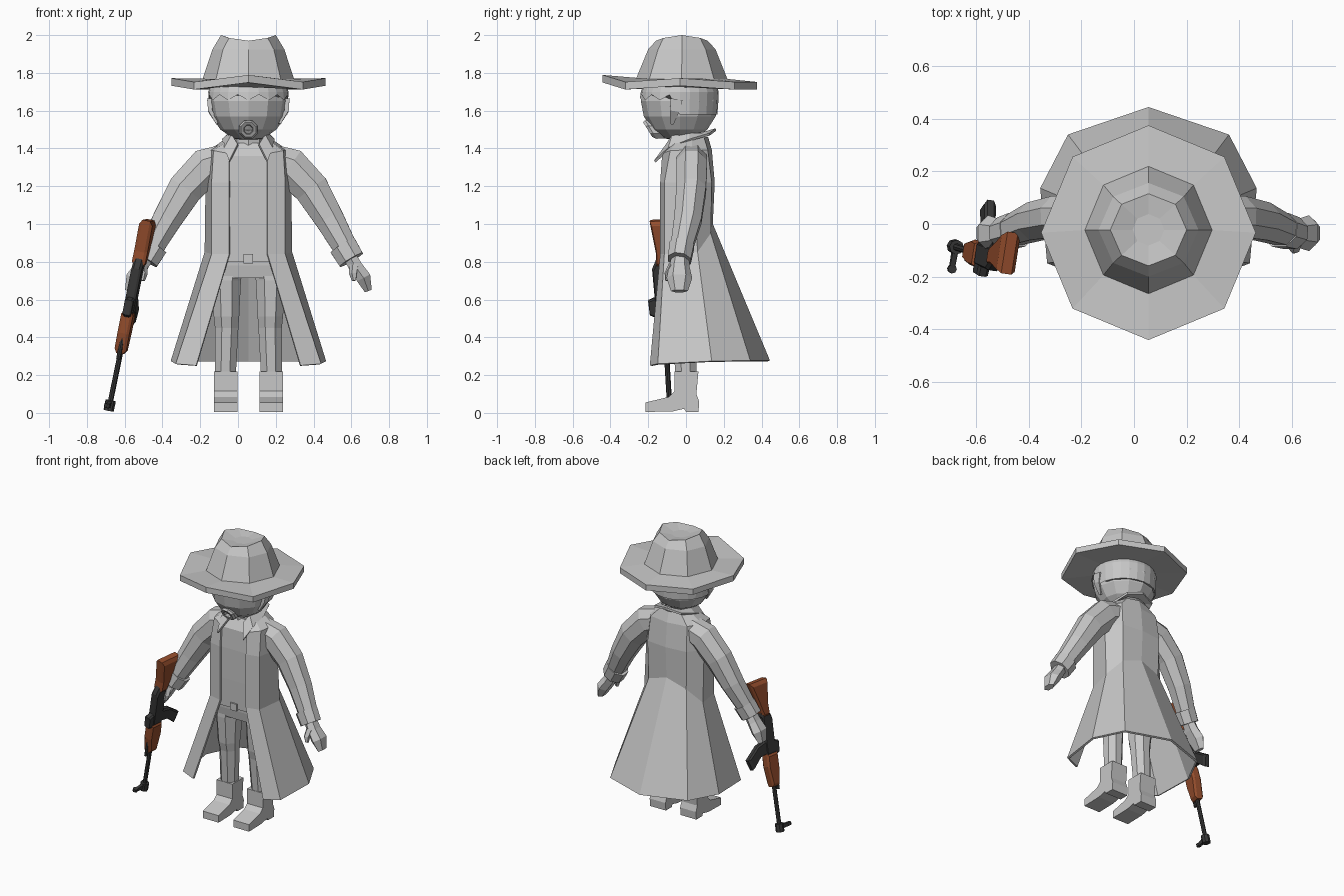
import bpy, bmesh, math
from mathutils import Vector

if "Cube" in bpy.data.objects:
    bpy.data.objects.remove(bpy.data.objects["Cube"])

CX = 0.055  # figure's centre line


def material(name, rgb):
    m = bpy.data.materials.new(name)
    m.diffuse_color = (*rgb, 1)
    m.use_nodes = True
    m.node_tree.nodes["Principled BSDF"].inputs["Base Color"].default_value = m.diffuse_color
    return m


GREY = material("grey", (0.57, 0.57, 0.57))
WOOD = material("wood", (0.30, 0.075, 0.026))
METAL = material("dark metal", (0.04, 0.04, 0.04))


def finish(name, bm, mat, x=CX, mirror=False, thick=0):
    bmesh.ops.recalc_face_normals(bm, faces=bm.faces)
    me = bpy.data.meshes.new(name)
    bm.to_mesh(me)
    bm.free()
    me.materials.append(mat)
    ob = bpy.data.objects.new(name, me)
    ob.location.x = x
    bpy.context.collection.objects.link(ob)
    if mirror:
        ob.modifiers.new("Mirror", "MIRROR")
    if thick:
        s = ob.modifiers.new("Solidify", "SOLIDIFY")
        s.thickness, s.offset = thick, 0
    return ob


def loft(name, rings, mat=GREY, closed=True, **kw):
    """Skin a row of equal-length point rings; closed rings get end caps."""
    bm = bmesh.new()
    vs = [[bm.verts.new(p) for p in r] for r in rings]
    n = len(rings[0])
    for a, b in zip(vs, vs[1:]):
        for i in range(n if closed else n - 1):
            j = (i + 1) % n
            bm.faces.new((a[i], a[j], b[j], b[i]))
    if closed:
        bm.faces.new(vs[0])
        bm.faces.new(vs[-1])
    return finish(name, bm, mat, **kw)


def oval(z, rx, ry, cx=0, cy=0, n=8, turn=0.0, lift=None):
    out = []
    for i in range(n):
        a = turn + i * 2 * math.pi / n
        out.append((cx + rx * math.cos(a), cy + ry * math.sin(a), z + (lift[i] if lift else 0)))
    return out


def tube(name, path, n=6, mat=GREY, **kw):
    """Path entries: (x, y, z, radius across, radius in y)."""
    pts = [Vector(p[:3]) for p in path]
    rings = []
    for i, p in enumerate(pts):
        t = (pts[min(i + 1, len(pts) - 1)] - pts[max(i - 1, 0)]).normalized()
        u = t.cross(Vector((0, 1, 0))).normalized()
        v = u.cross(t)
        ring = []
        for k in range(n):
            a = (k + 0.5) * 2 * math.pi / n
            ring.append(p + u * path[i][3] * math.cos(a) + v * path[i][4] * math.sin(a))
        rings.append(ring)
    return loft(name, rings, mat, **kw)


# Hat: brim, crown and dented top
E = math.pi / 8
lift = [0.02, 0, 0, 0, 0.02, 0, 0.037, 0]
top = [0.015, 0.0, -0.015, 0.0, 0.015, 0.0, -0.015, 0.0]
loft("hat", [
    oval(1.725, 0.2, 0.2, cy=-0.03),
    oval(1.712, 0.408, 0.408, cy=-0.033, lift=lift),
    oval(1.752, 0.408, 0.408, cy=-0.033, lift=lift),
    oval(1.768, 0.242, 0.242, cy=-0.023),
    oval(1.925, 0.19, 0.178, cy=-0.022),
    oval(1.985, 0.145, 0.137, cy=-0.022, lift=top),
    oval(1.965, 0.06, 0.06, cy=-0.022)])

# Head and neck
bm = bmesh.new()
bmesh.ops.create_uvsphere(bm, u_segments=12, v_segments=8, radius=1)
bmesh.ops.scale(bm, verts=bm.verts, vec=(0.21, 0.206, 0.215))
bmesh.ops.translate(bm, verts=bm.verts, vec=(0, -0.033, 1.652))
finish("head", bm, GREY)
loft("neck", [oval(1.36, 0.085, 0.08), oval(1.5, 0.085, 0.08)])

# Hair: ragged fringe in front, longer at the sides and back
low, mid, high = [], [], []
for i in range(24):
    a = i * math.pi / 12
    front = -math.sin(a)
    z = (1.655 + 0.03 * (i % 2)) if front > 0.05 else 1.58
    for ring, h in ((low, z), (mid, 1.7), (high, 1.76)):
        r = math.sqrt(0.218 ** 2 - (h - 1.652) ** 2)
        ring.append((r * math.cos(a), -0.033 + r * math.sin(a) * 0.97, h))
loft("hair", [low, mid, high])

# Sideburn tufts
tube("sideburn", [(0.2, -0.05, 1.66, 0.025, 0.045), (0.202, -0.06, 1.6, 0.016, 0.035),
                  (0.165, -0.075, 1.53, 0.008, 0.012)], n=4, mirror=True)

# Ring beard around the mouth, following the curve of the face
rings = []
for r, d in ((0.05, 0.04), (0.053, -0.003), (0.043, -0.02), (0.026, -0.018), (0.022, 0.012)):
    ring = []
    for k in range(8):
        a = E + k * math.pi / 4
        z = 1.5 + r * math.sin(a)
        ring.append((r * math.cos(a), -0.183 + d - 0.62 * (z - 1.5), z))
    rings.append(ring)
loft("beard", rings)

# Long coat, open in front; half of each level runs front edge -> back centre
coat = [
    [(.07, -.08, 1.42), (.1, -.04, 1.44), (.11, .03, 1.45), (.08, .09, 1.455), (0, .11, 1.46)],
    [(.10, -.12, 1.37), (.18, -.08, 1.385), (.2, .03, 1.39), (.14, .11, 1.39), (0, .13, 1.39)],
    [(.10, -.13, 1.22), (.19, -.11, 1.22), (.22, .04, 1.22), (.15, .13, 1.22), (0, .145, 1.22)],
    [(.10, -.13, .84), (.19, -.11, .84), (.225, .06, .85), (.145, .125, .95), (0, .135, 1.0)],
    [(.275, -.185, .25), (.38, -.145, .258), (.405, .135, .272), (.302, .335, .275), (0, .438, .275)]]
loft("coat", coat, closed=False, mirror=True, thick=0.014)

# Turned-up collar
loft("collar", [
    [(.055, -.1, 1.42), (.085, -.07, 1.47), (.1, .02, 1.475), (.075, .09, 1.48), (0, .11, 1.485)],
    [(.1, -.165, 1.33), (.125, -.09, 1.4), (.135, .02, 1.445), (.105, .125, 1.475), (0, .158, 1.5)]],
    closed=False, mirror=True, thick=0.014)

# Shirt and hips
Q = math.pi / 4
loft("shirt", [oval(z, w, d, n=4, turn=Q) for z, w, d in
               ((0.8, .17, .172), (1.0, .17, .177), (1.22, .17, .177), (1.36, .15, .165), (1.43, .1, .1))])
loft("hips", [oval(z, w, d, n=4, turn=Q) for z, w, d in
              ((0.715, .2, .14), (0.78, .215, .155), (0.86, .21, .16))])
loft("belt_buckle", [oval(z, .035, .015, cy=-0.122, n=4, turn=Q) for z in (0.79, 0.84)])

# Trouser legs
loft("trouser_leg", [oval(z, w, d, cx=x, cy=y, turn=E) for z, w, d, x, y in
                     ((.2, .06, .06, .122, 0), (.45, .067, .07, .115, -.01),
                      (.51, .073, .08, .116, -.015), (.7, .085, .105, .118, -.005),
                      (.8, .08, .105, .1, 0))], mirror=True)

# Boots: side profile swept across the width
sole = [(-.215, .005), (-.215, .055), (-.09, .085), (-.06, .115), (-.06, .22),
        (.066, .22), (.055, .1), (.07, .06), (.066, .005), (0, .005), (-.01, .022), (-.07, .008)]
loft("boot", [[(x, y, z) for y, z in sole] for x in (.058, .183)], mirror=True)

# Sleeves, cuffs, hands and thumbs
tube("sleeve", [(.1, .03, 1.35, .085, .085), (.22, .03, 1.305, .108, .088),
                (.335, .028, 1.185, .1, .085), (.43, .01, 1.025, .083, .078),
                (.53, -.03, .845, .066, .06)], n=8, mirror=True)
tube("cuff", [(.5, -.022, .885, .08, .07), (.545, -.035, .81, .076, .066)], n=8, mirror=True)
tube("hand", [(.535, -.03, .83, .04, .045), (.57, -.035, .77, .042, .055),
              (.61, -.035, .715, .045, .068), (.635, -.035, .645, .022, .045)], mirror=True)
tube("thumb", [(.56, -.07, .78, .025, .025), (.555, -.095, .735, .022, .02),
               (.56, -.1, .70, .012, .012)], n=5, mirror=True)

# Rifle: s runs from muzzle to butt, h is the sight side, w is across
MUZZLE = Vector((-0.685, -0.085, 0.012))
AXIS = Vector((0.205, -0.06, 1.0)).normalized()
ACROSS = AXIS.cross(Vector((-0.15, -1, 0))).normalized()
UP = ACROSS.cross(AXIS)


def at(s, h, w=0):
    return MUZZLE + AXIS * s + UP * h + ACROSS * w


def plate(name, outline, width, mat):
    # bevelled slab: narrower on the two outer faces
    c = [sum(p[i] for p in outline) / len(outline) for i in (0, 1)]
    rings = []
    for w, k in ((-.5, .82), (-.28, 1), (.28, 1), (.5, .82)):
        rings.append([at(c[0] + (s - c[0]) * k, c[1] + (h - c[1]) * k, w * width)
                      for s, h in outline])
    return loft(name, rings, mat, x=0)


def rod(name, s0, s1, r, h=0):
    return loft(name, [[at(s, h + r * math.sin(k * Q), r * math.cos(k * Q)) for k in range(8)]
                       for s in (s0, s1)], METAL, x=0)


rod("barrel", 0, 0.4, 0.014)
rod("muzzle_brake", 0, 0.055, 0.028)
rod("front_sight_ring", 0.02, 0.04, 0.017, 0.085)
plate("front_sight_post", [(.015, 0), (.015, .08), (.04, .08), (.055, 0)], .02, METAL)
rod("gas_tube", 0.28, 0.55, 0.012, 0.032)
plate("handguard", [(.31, -.03), (.31, .03), (.42, .048), (.54, .05), (.54, -.045), (.45, -.05)],
      .064, WOOD)
plate("rear_sight", [(.5, .03), (.52, .075), (.6, .08), (.62, .03)], .045, METAL)
plate("receiver", [(.51, -.045), (.51, .04), (.77, .048), (.83, .02), (.83, -.04)], .055, METAL)
plate("magazine", [(.54, -.02), (.63, -.02), (.61, -.11), (.54, -.21), (.465, -.18), (.53, -.1)],
      .045, METAL)
plate("pistol_grip", [(.73, -.03), (.78, -.03), (.83, -.11), (.785, -.125)], .04, METAL)
plate("stock", [(.78, -.03), (.78, .025), (.86, .022), (1.03, .045), (1.03, -.115), (.92, -.075)],
      .072, WOOD)
